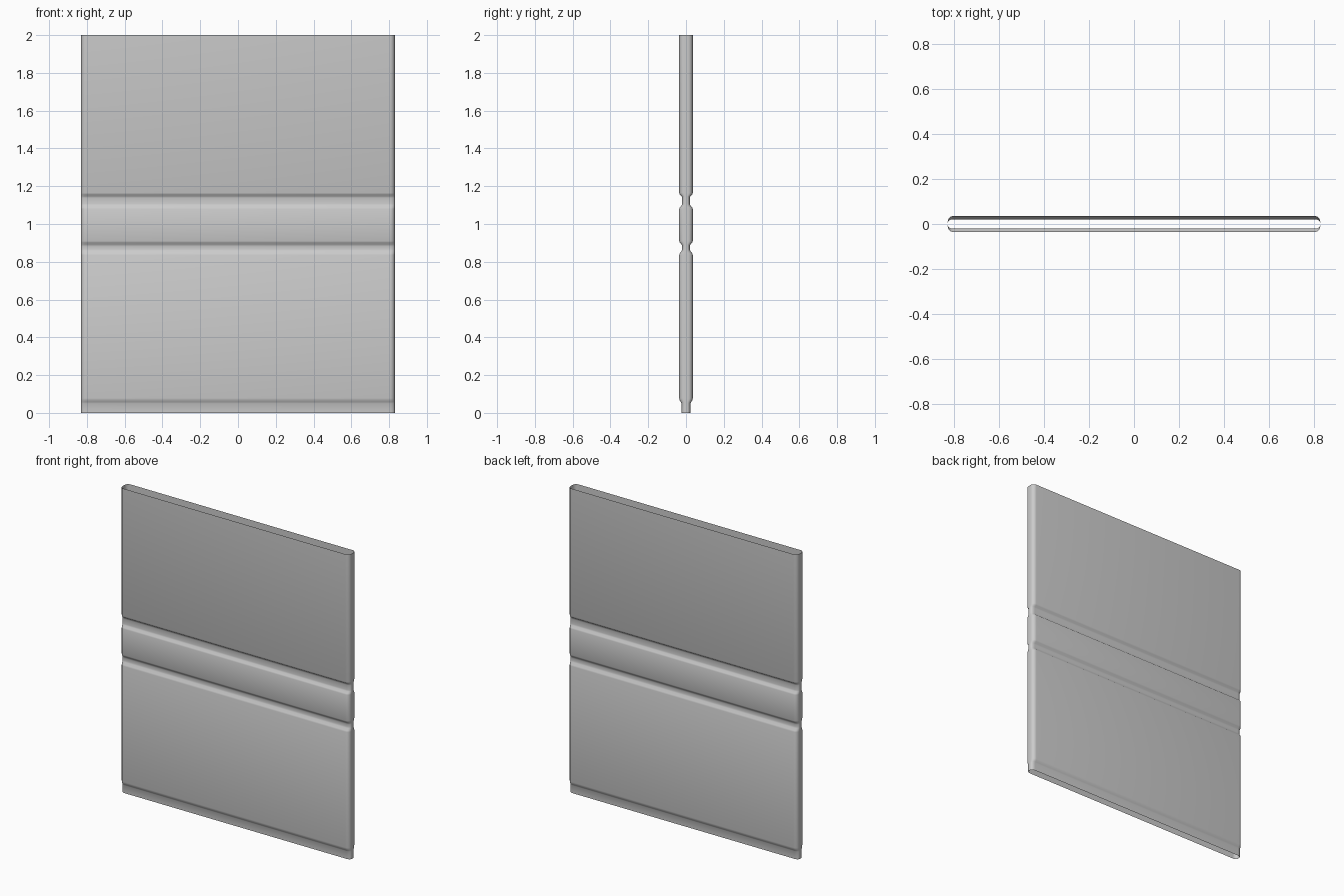
import bpy, bmesh, math

if "Cube" in bpy.data.objects:
    bpy.data.objects.remove(bpy.data.objects["Cube"])

HALF_W, HALF_T, R, SEG = 0.83, 0.036, 0.026, 6

# side profile: (height, half thickness)
profile = [(0, 0.024), (0.05, 0.024), (0.058, 0.028), (0.068, 0.034), (0.078, HALF_T),
           (0.836, HALF_T), (0.845, 0.033), (0.857, 0.023), (0.866, 0.021),
           (0.882, 0.021), (0.891, 0.023), (0.901, 0.033), (0.91, HALF_T),
           (1.08, HALF_T), (1.088, 0.033), (1.098, 0.023), (1.107, 0.021),
           (1.138, 0.021), (1.147, 0.023), (1.156, 0.033), (1.165, HALF_T), (2, HALF_T)]

# rounded rectangle cross-section, counter-clockwise
section = []
for k, (sx, sy) in enumerate([(1, 1), (-1, 1), (-1, -1), (1, -1)]):
    for i in range(SEG + 1):
        a = math.pi / 2 * (k + i / SEG)
        section.append((sx * (HALF_W - R) + R * math.cos(a),
                        sy * (HALF_T - R) + R * math.sin(a)))

# hollow panel sleeve, open at both ends, squeezed only in thickness
bm = bmesh.new()
rings = [[bm.verts.new((x, y * t / HALF_T, z)) for x, y in section] for z, t in profile]
n = len(section)
for a, b in zip(rings, rings[1:]):
    for i in range(n):
        j = (i + 1) % n
        bm.faces.new((a[i], a[j], b[j], b[i]))
mesh = bpy.data.meshes.new("panel_sleeve")
bm.to_mesh(mesh)
bm.free()
panel = bpy.data.objects.new("panel_sleeve", mesh)
bpy.context.collection.objects.link(panel)
bpy.context.view_layer.objects.active = panel
panel.select_set(True)
bpy.ops.object.shade_smooth_by_angle(angle=math.radians(60))
